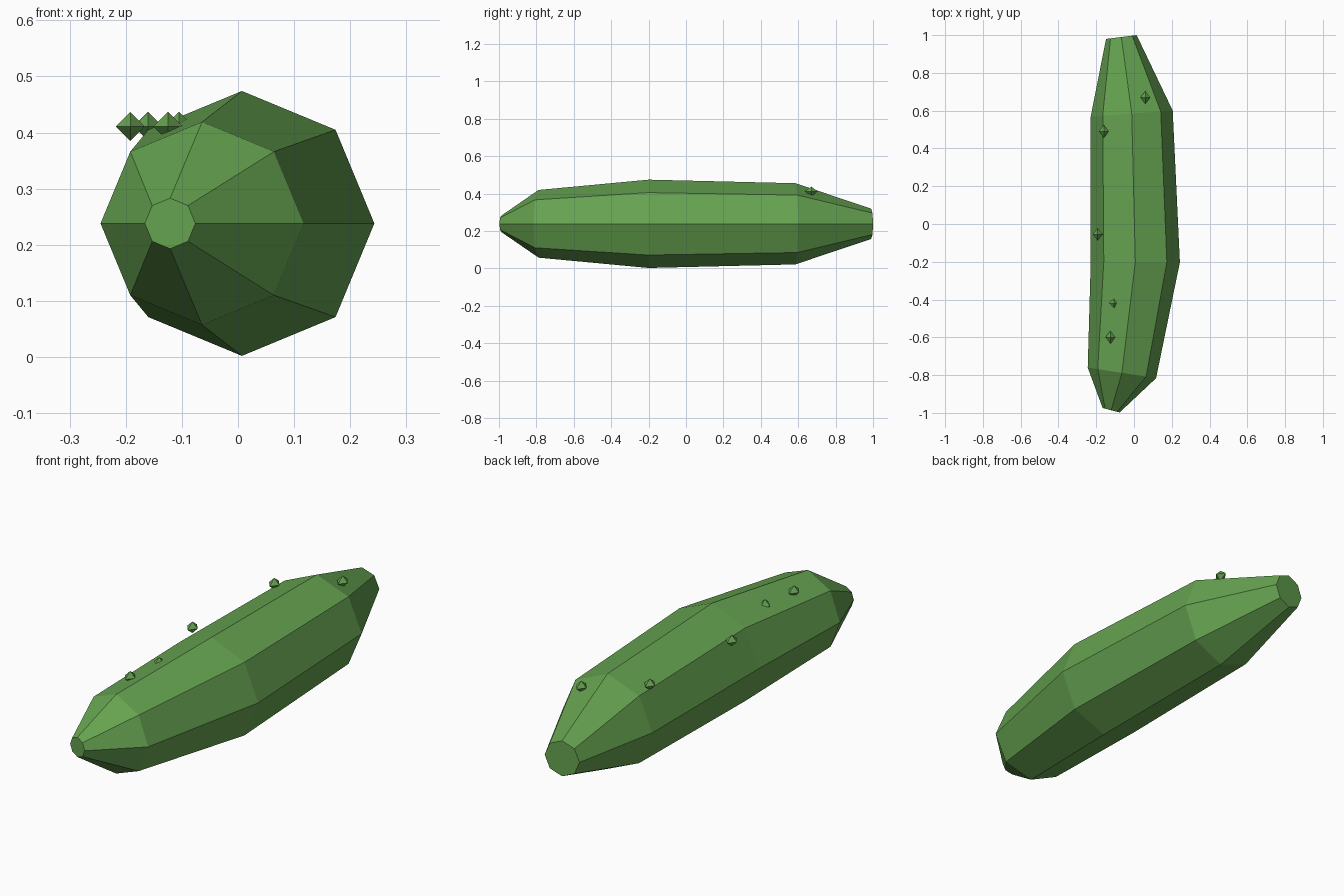
import bpy, bmesh, math
from mathutils import Vector

if "Cube" in bpy.data.objects:
    bpy.data.objects.remove(bpy.data.objects["Cube"])

green = bpy.data.materials.new("pickle green")
green.diffuse_color = (0.13, 0.36, 0.08, 1)
green.use_nodes = True
green.node_tree.nodes["Principled BSDF"].inputs["Base Color"].default_value = green.diffuse_color


def finish(bm, name):
    bmesh.ops.recalc_face_normals(bm, faces=bm.faces)
    mesh = bpy.data.meshes.new(name)
    bm.to_mesh(mesh)
    bm.free()
    mesh.materials.append(green)
    obj = bpy.data.objects.new(name, mesh)
    bpy.context.collection.objects.link(obj)
    return obj


# Curved eight-sided body: centre x, centre y, radius, sideways tilt (dy per dx)
SIDES, MID_Z = 8, 0.238
RINGS = [(-0.121, -0.986, 0.045, -0.26),
         (-0.064, -0.788, 0.181, -0.155),
         (0.007, -0.2, 0.236, -0.01),
         (-0.012, 0.585, 0.217, 0.07),
         (-0.067, 0.99, 0.081, 0.125)]

bm = bmesh.new()
loops = []
for x, y, r, tilt in RINGS:
    loop = []
    for i in range(SIDES):
        a = math.tau * i / SIDES
        dx = r * math.cos(a)
        loop.append(bm.verts.new((x + dx, y + dx * tilt, MID_Z + r * math.sin(a))))
    loops.append(loop)
for a, b in zip(loops, loops[1:]):
    for i in range(SIDES):
        j = (i + 1) % SIDES
        bm.faces.new((a[i], a[j], b[j], b[i]))
bm.faces.new(loops[0])
bm.faces.new(loops[-1])
finish(bm, "body")

# Small octahedral warts along the top
WARTS = [(-0.125, -0.60), (-0.105, -0.42), (-0.192, -0.055), (-0.16, 0.49), (0.06, 0.67)]
SIZE = Vector((0.026, 0.034, 0.026))
for n, (x, y) in enumerate(WARTS):
    bm = bmesh.new()
    belt = [bm.verts.new((SIZE.x * cx, SIZE.y * cy, 0))
            for cx, cy in ((1, 0), (0, 1), (-1, 0), (0, -1))]
    for tip_z in (SIZE.z, -SIZE.z):
        tip = bm.verts.new((0, 0, tip_z))
        for i in range(4):
            bm.faces.new((belt[i], belt[(i + 1) % 4], tip))
    finish(bm, f"wart_{n + 1}").location = (x, y, 0.411)
